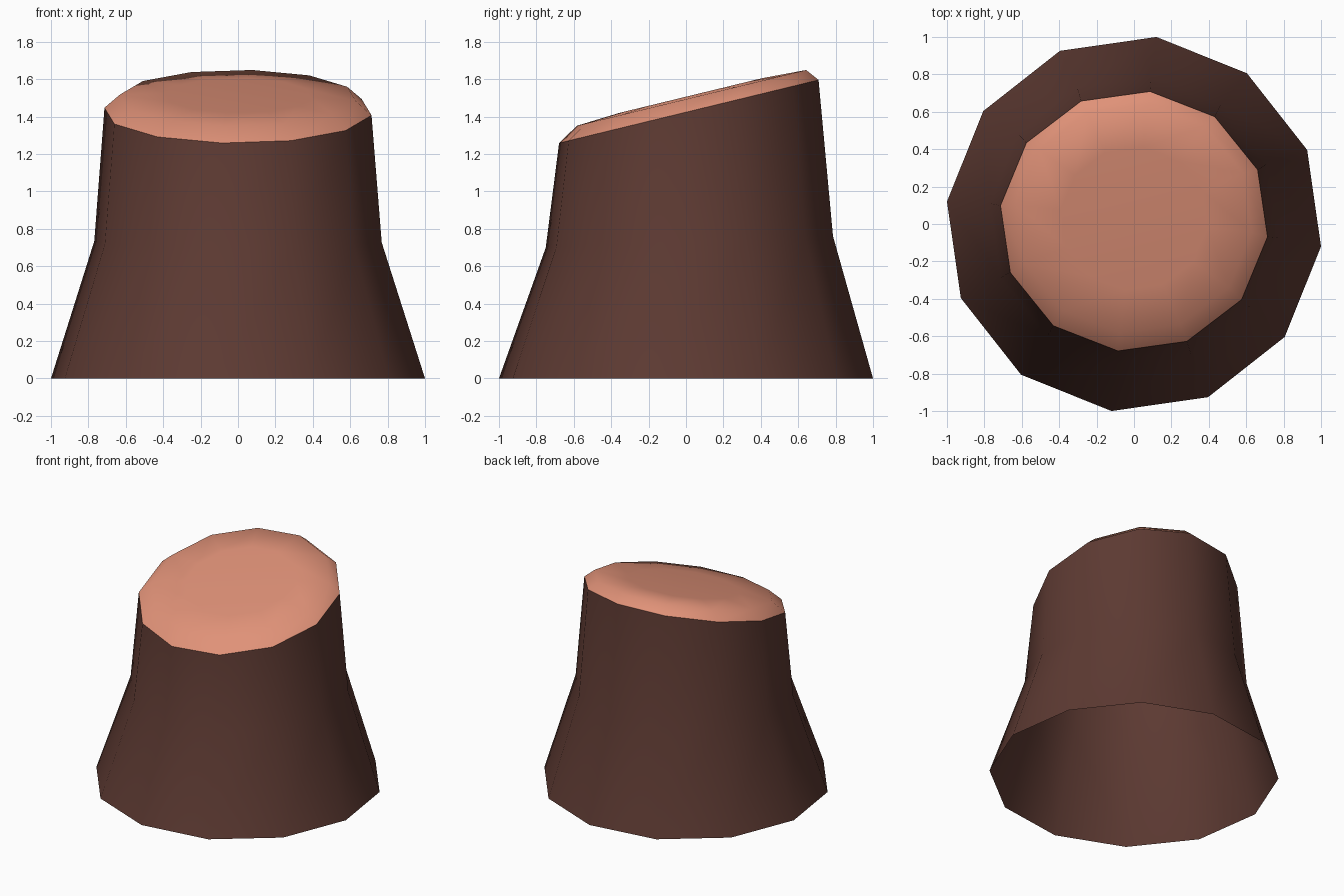
import bpy, bmesh, math

if "Cube" in bpy.data.objects:
    bpy.data.objects.remove(bpy.data.objects["Cube"])

SIDES = 12
START = math.radians(-6.85)


def material(name, colour):
    m = bpy.data.materials.new(name)
    m.diffuse_color = (*colour, 1)
    m.use_nodes = True
    m.node_tree.nodes["Principled BSDF"].inputs["Base Color"].default_value = m.diffuse_color
    return m


def loft(name, rings, mat, cap=False):
    """Smooth skin over tilted rings given as (radius, centre y, centre z, tilt)."""
    bm = bmesh.new()
    loops = []
    for r, cy, cz, tilt in rings:
        loop = []
        for i in range(SIDES):
            a = START + math.tau * i / SIDES
            x, y = r * math.cos(a), r * math.sin(a)
            loop.append(bm.verts.new((x, cy + y * math.cos(tilt), cz + y * math.sin(tilt))))
        loops.append(loop)
    for low, high in zip(loops, loops[1:]):
        for i in range(SIDES):
            j = (i + 1) % SIDES
            bm.faces.new((low[i], low[j], high[j], high[i]))
    if cap:
        bm.faces.new(loops[-1])
    for f in bm.faces:
        f.smooth = True
    mesh = bpy.data.meshes.new(name)
    bm.to_mesh(mesh)
    bm.free()
    mesh.materials.append(mat)
    obj = bpy.data.objects.new(name, mesh)
    bpy.context.collection.objects.link(obj)
    return obj


bark = material("dark brown bark", (0.109, 0.042, 0.032))
wood = material("pale cut wood", (0.745, 0.287, 0.188))

TILT = math.atan(0.243)
rim = (0.719, 0.015, 1.427, TILT)

# Flared bark, open underneath
loft("stump_bark", [(1.007, 0, 0, 0), (0.774, 0.018, 0.73, 0.04), rim], bark)

# Slanted cut top with a bevelled edge and a slight dome
loft("cut_top", [rim, (0.635, 0.03, 1.50, TILT), (0.395, 0.028, 1.513, TILT)], wood, cap=True)
